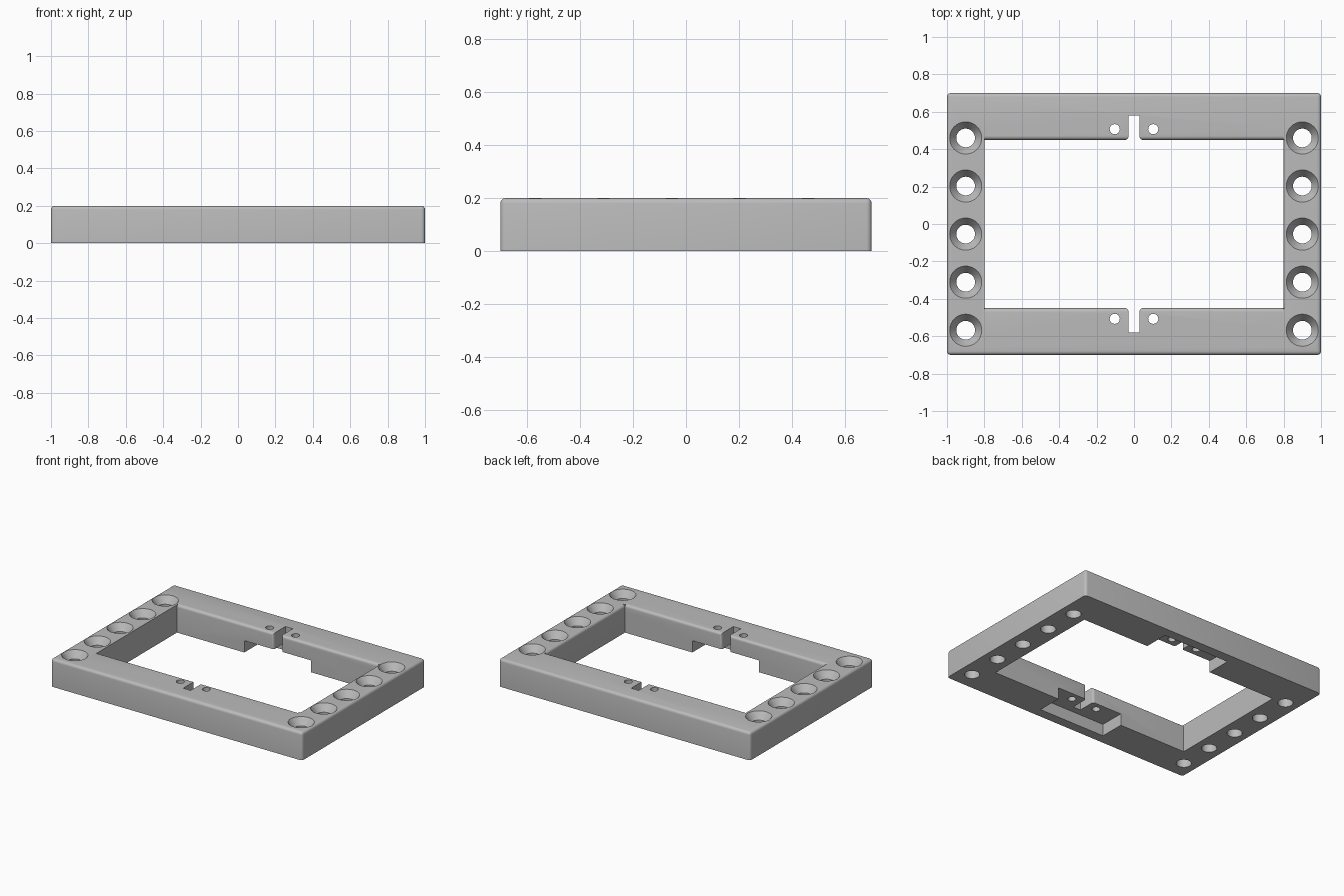
import bpy, bmesh, math
from mathutils import Vector

if "Cube" in bpy.data.objects:
    bpy.data.objects.remove(bpy.data.objects["Cube"], do_unlink=True)

HEIGHT, FILLET = 0.2, 0.02
OPEN_X, OPEN_Y = 0.8, 0.45

grey = bpy.data.materials.new("plain_grey")
grey.use_nodes = True
grey.diffuse_color = (0.5, 0.5, 0.5, 1)
grey.node_tree.nodes["Principled BSDF"].inputs["Base Color"].default_value = grey.diffuse_color


def finish(name, bm):
    bmesh.ops.recalc_face_normals(bm, faces=bm.faces)
    mesh = bpy.data.meshes.new(name)
    bm.to_mesh(mesh)
    bm.free()
    mesh.materials.append(grey)
    obj = bpy.data.objects.new(name, mesh)
    bpy.context.collection.objects.link(obj)
    return obj


def box(name, lo, hi):
    bm = bmesh.new()
    bmesh.ops.create_cube(bm, size=1)
    lo, hi = Vector(lo), Vector(hi)
    for v in bm.verts:
        v.co = (lo + hi) / 2 + v.co * (hi - lo)
    return finish(name, bm)


def prism(name, profile, place, lo, hi):
    """Extrude a 2D profile between lo and hi; place maps (a, b, depth) to 3D."""
    bm = bmesh.new()
    face = bm.faces.new([bm.verts.new(place(a, b, lo)) for a, b in profile])
    shift = Vector(place(0, 0, hi)) - Vector(place(0, 0, lo))
    new = bmesh.ops.extrude_face_region(bm, geom=[face])["geom"]
    bmesh.ops.translate(bm, vec=shift, verts=[g for g in new if isinstance(g, bmesh.types.BMVert)])
    return finish(name, bm)


def lathe(name, rings, x, y, sides=40):
    """Closed round solid from (radius, height) rings."""
    bm = bmesh.new()
    loops = [[bm.verts.new((x + r * math.cos(math.tau * i / sides),
                            y + r * math.sin(math.tau * i / sides), z))
              for i in range(sides)] for r, z in rings]
    for a, b in zip(loops, loops[1:]):
        for i in range(sides):
            j = (i + 1) % sides
            bm.faces.new((a[i], a[j], b[j], b[i]))
    bm.faces.new(loops[0])
    bm.faces.new(loops[-1])
    return finish(name, bm)


def arc(edge, top, radius, steps=5):
    """Rounded lip running from a wall at edge up and outward to the top."""
    return [(edge + radius - radius * math.cos(math.pi / 2 * i / steps),
             top - radius + radius * math.sin(math.pi / 2 * i / steps))
            for i in range(steps + 1)]


# Solid block with rounded top and upright edges
frame = box("frame", (-1, -0.7, 0), (1, 0.7, HEIGHT))
bm = bmesh.new()
bm.from_mesh(frame.data)
edges = [e for e in bm.edges if max(v.co.z for v in e.verts) > HEIGHT / 2]
bmesh.ops.bevel(bm, geom=edges, offset=FILLET, segments=4, profile=0.5, affect='EDGES')
bm.to_mesh(frame.data)
bm.free()

cutters = []

# Central opening, with rounded lips along the long rails
lip = arc(OPEN_Y, HEIGHT, FILLET)
side = [(OPEN_Y, -0.1)] + lip + [(lip[-1][0], 0.3)]
profile = side + [(-a, b) for a, b in reversed(side)]
cutters.append(prism("opening_cutter", profile, lambda a, b, d: (d, a, b), -OPEN_X, OPEN_X))

# Rounded lip on the left rail
lip = arc(OPEN_X, HEIGHT, FILLET)
profile = [(0.75, 0.15), (0.79, 0.15)] + lip + [(lip[-1][0], 0.25), (0.75, 0.25)]
cutters.append(prism("lip_cutter", profile, lambda a, b, d: (a, d, b), -OPEN_Y, OPEN_Y))

for s in (-1, 1):
    # Narrow slot with a rounded mouth
    mouth = [(0.03 + 0.015 - 0.015 * math.cos(t), 0.465 - 0.015 * math.sin(t))
             for t in (math.pi / 8 * i for i in range(5))]
    half = [(0.03, 0.58)] + mouth + [(0.045, 0.43)]
    profile = half + [(-a, b) for a, b in reversed(half)]
    cutters.append(prism("slot_cutter", profile, lambda a, b, d: (a, s * b, d), -0.1, 0.3))

    # Pocket under the rail
    ys = sorted((s * 0.4, s * 0.63))
    cutters.append(box("pocket_cutter", (-0.265, ys[0], -0.1), (0.265, ys[1], 0.085)))

    # Pin holes either side of the slot
    for x in (-0.103, 0.103):
        cutters.append(lathe("pin_hole_cutter", [(0.027, -0.1), (0.027, 0.3)], x, s * 0.507, 24))

    # Row of countersunk screw holes
    for i in range(5):
        rings = [(0.05, -0.1), (0.05, 0.15), (0.086, HEIGHT), (0.086, 0.3)]
        cutters.append(lathe("screw_hole_cutter", rings, s * 0.9, 0.46 - 0.257 * i))

bpy.context.view_layer.objects.active = frame
for cutter in cutters:
    cutter.hide_render = True
    mod = frame.modifiers.new("cut", 'BOOLEAN')
    mod.operation, mod.solver, mod.object = 'DIFFERENCE', 'EXACT', cutter
    bpy.ops.object.modifier_apply(modifier=mod.name)
    bpy.data.objects.remove(cutter, do_unlink=True)

bpy.ops.object.select_all(action='DESELECT')
frame.select_set(True)
bpy.ops.object.shade_smooth_by_angle(angle=math.radians(30))
